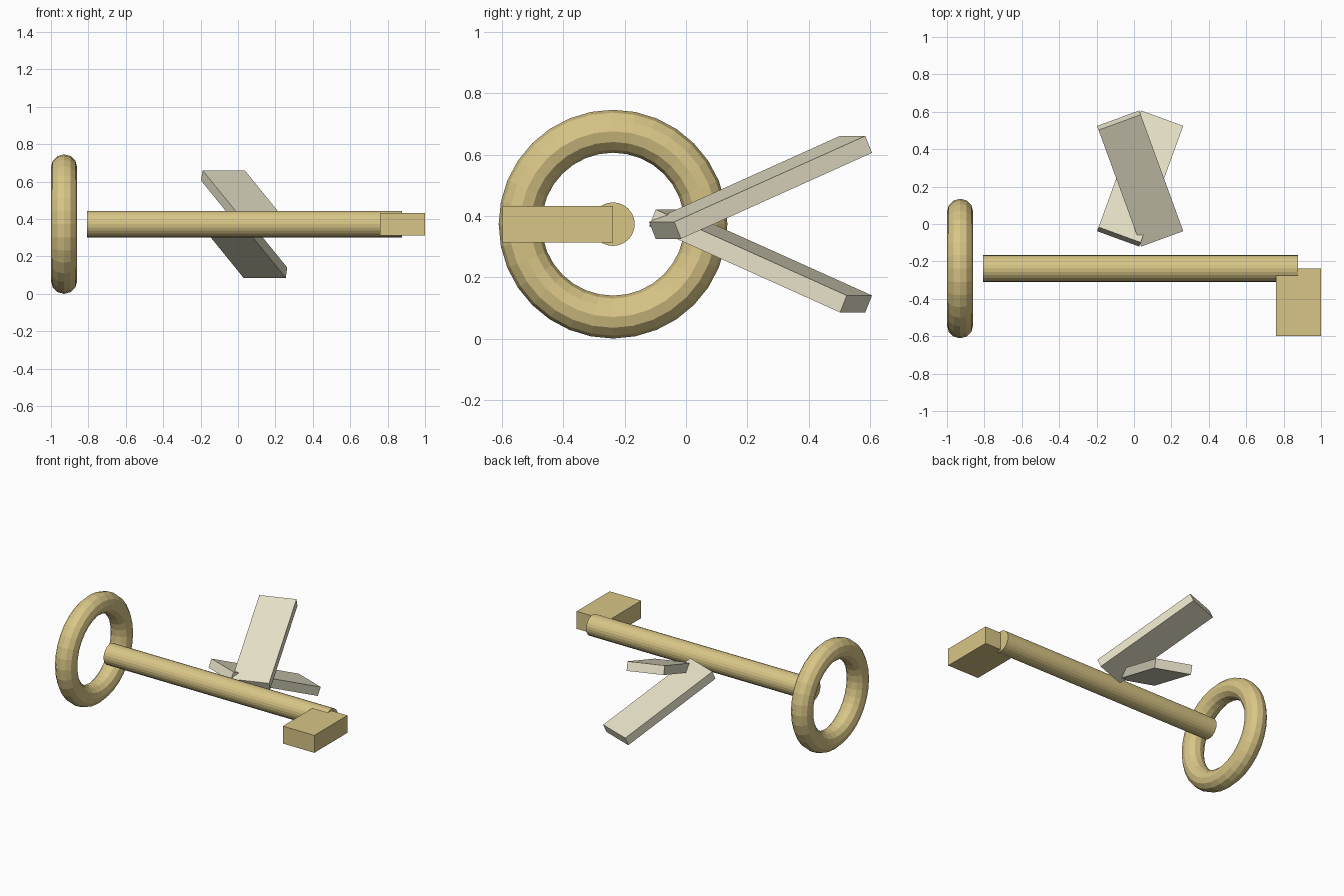
import bpy
from math import pi

if "Cube" in bpy.data.objects:
    bpy.data.objects.remove(bpy.data.objects["Cube"])

def make_material(name, rgb):
    m = bpy.data.materials.new(name)
    m.diffuse_color = (*rgb, 1)
    m.use_nodes = True
    m.node_tree.nodes["Principled BSDF"].inputs["Base Color"].default_value = m.diffuse_color
    return m

brass = make_material("brass", (0.69, 0.56, 0.24))
cream = make_material("cream", (0.80, 0.76, 0.58))

def finish(name, mat):
    ob = bpy.context.object
    ob.name = name
    ob.data.materials.append(mat)
    return ob

def box(name, size, loc, rot, mat):
    bpy.ops.mesh.primitive_cube_add(size=1, location=loc, rotation=rot)
    ob = finish(name, mat)
    ob.scale = size
    return ob

KEY_Y, MID_Z = -0.238, 0.373

# Key ring handle
bpy.ops.mesh.primitive_torus_add(major_segments=32, minor_segments=12,
                                 major_radius=0.303, minor_radius=0.07,
                                 location=(-0.93, KEY_Y, MID_Z), rotation=(0, pi / 2, 0))
finish("key_bow", brass)

# Key shaft
bpy.ops.mesh.primitive_cylinder_add(vertices=24, radius=0.071, depth=1.685,
                                    location=(0.035, KEY_Y, MID_Z), rotation=(0, pi / 2, 0))
finish("key_shaft", brass)

# Key bit
box("key_bit", (0.24, 0.36, 0.12), (0.88, -0.418, MID_Z), (0, 0, 0), brass)

# Crossed slabs, mirrored about the middle height
for name, s in (("upper_slab", 1), ("lower_slab", -1)):
    box(name, (0.24, 0.72, 0.06), (0.033, 0.243, MID_Z + s * 0.12),
        (s * 0.4, 0, s * 0.35), cream)
